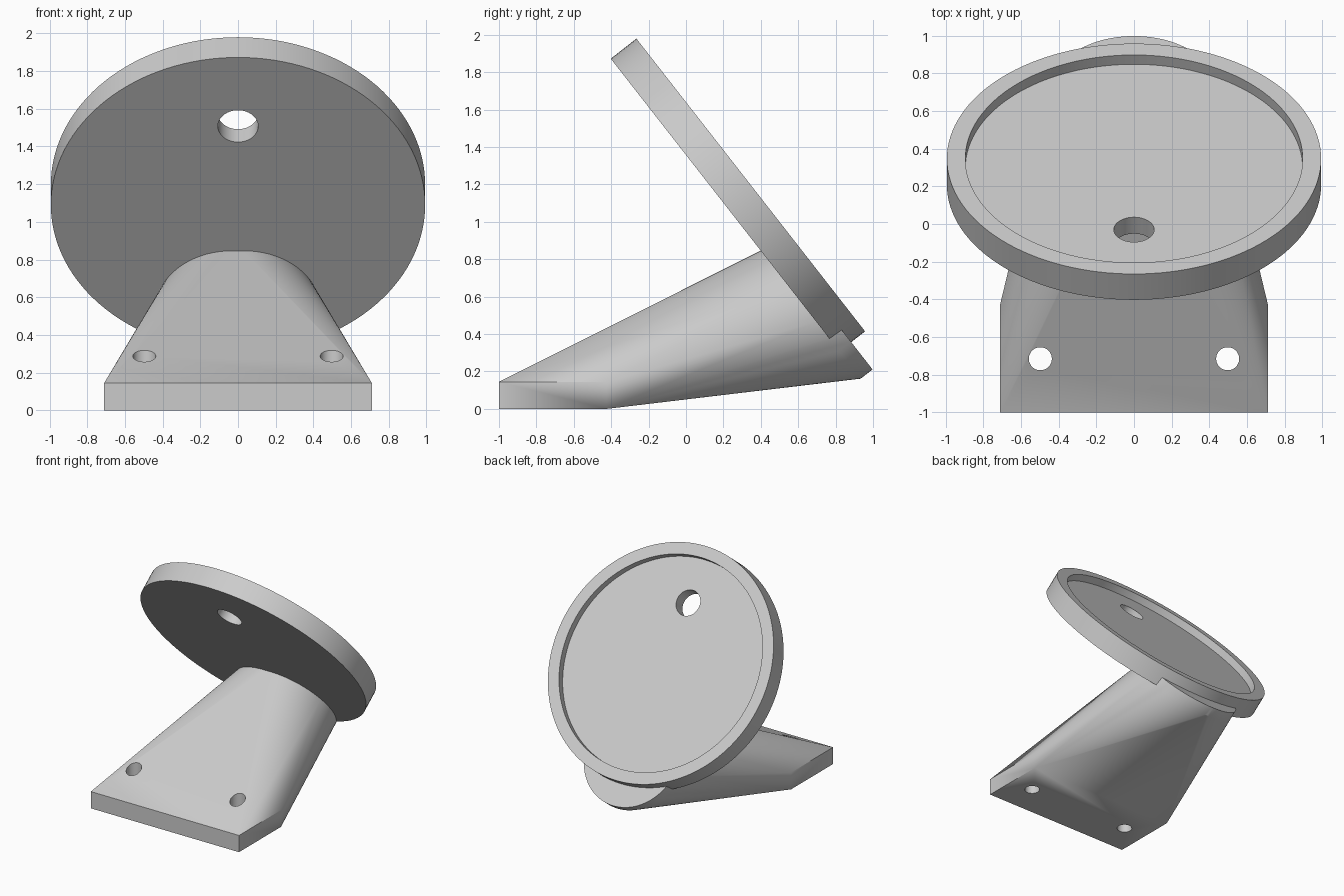
import bpy, bmesh, math
from mathutils import Matrix

cube = bpy.data.objects.get("Cube")
if cube:
    bpy.data.objects.remove(cube)

# Plate frame: origin at the centre of its underside, local z is the plate normal,
# local +y runs down the slope
tilt = Matrix.Translation((0, 0.209, 1.09)) @ Matrix.Rotation(math.radians(-52), 4, 'X')

grey = bpy.data.materials.new("light grey plastic")
grey.use_nodes = True
colour = (0.6, 0.6, 0.6, 1)
grey.diffuse_color = colour
grey.node_tree.nodes["Principled BSDF"].inputs["Base Color"].default_value = colour


def make_object(name, bm):
    bmesh.ops.recalc_face_normals(bm, faces=bm.faces)
    mesh = bpy.data.meshes.new(name)
    bm.to_mesh(mesh)
    bm.free()
    mesh.materials.append(grey)
    obj = bpy.data.objects.new(name, mesh)
    bpy.context.collection.objects.link(obj)
    return obj


def add_cylinder(bm, frame, centre, radius, low, high, segments=128):
    place = frame @ Matrix.Translation((*centre, (low + high) / 2))
    bmesh.ops.create_cone(bm, cap_ends=True, segments=segments, radius1=radius,
                          radius2=radius, depth=high - low, matrix=place)


def cylinder(name, *args, **kwargs):
    bm = bmesh.new()
    add_cylinder(bm, *args, **kwargs)
    return make_object(name, bm)


def boolean(target, tool, operation):
    mod = target.modifiers.new(operation, 'BOOLEAN')
    mod.object, mod.operation, mod.solver = tool, operation, 'EXACT'
    bpy.context.view_layer.objects.active = target
    bpy.ops.object.modifier_apply(modifier=mod.name)
    bpy.data.objects.remove(tool)


# Foot: hull of a flat slab and a round pad tilted with the plate
bm = bmesh.new()
for x in (-0.71, 0.71):
    for y in (-1, -0.425):
        for z in (0, 0.145):
            bm.verts.new((x, y, z))
add_cylinder(bm, tilt, (0, 0.752), 0.426, 0, 0.08)
bmesh.ops.delete(bm, geom=bm.edges[:], context='EDGES_FACES')
hull = bmesh.ops.convex_hull(bm, input=bm.verts[:])
spare = {g for g in hull["geom_interior"] + hull["geom_unused"]
         if isinstance(g, bmesh.types.BMVert)}
bmesh.ops.delete(bm, geom=list(spare), context='VERTS')
bmesh.ops.dissolve_limit(bm, angle_limit=0.002, verts=bm.verts[:], edges=bm.edges[:])
foot = make_object("foot", bm)

# Screw holes through the slab
for x in (-0.497, 0.497):
    boolean(foot, cylinder("screw_hole", Matrix(), (x, -0.715), 0.061, -0.2, 0.7, segments=48),
            'DIFFERENCE')

# Round plate with a shallow recess and a cable hole, joined to the foot
stand = cylinder("tilted_stand", tilt, (0, 0), 0.993, 0, 0.174)
boolean(stand, foot, 'UNION')
boolean(stand, cylinder("recess", tilt, (0, 0), 0.895, 0.111, 0.4), 'DIFFERENCE')
boolean(stand, cylinder("cable_hole", tilt, (0, -0.53), 0.107, -0.2, 0.4, segments=64), 'DIFFERENCE')

# Smooth shading with crisp edges
bpy.ops.object.select_all(action='DESELECT')
stand.select_set(True)
bpy.context.view_layer.objects.active = stand
bpy.ops.object.shade_smooth_by_angle(angle=math.radians(30))
